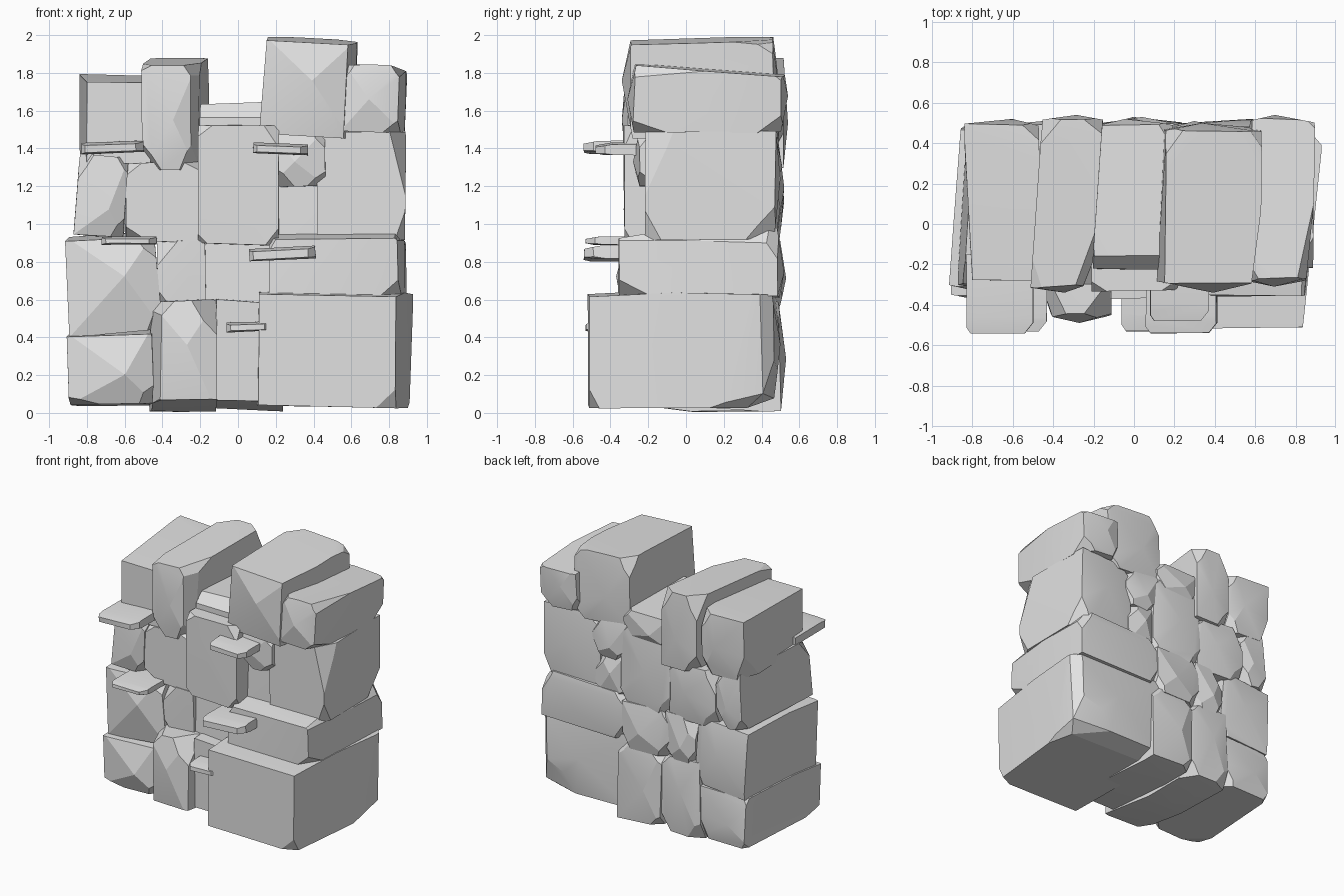
import bpy, bmesh, math, random
from mathutils import Vector

if "Cube" in bpy.data.objects:
    bpy.data.objects.remove(bpy.data.objects["Cube"])

random.seed(11)
W = 9  # a cut length this long runs along the whole edge

stone_grey = bpy.data.materials.new("stone_grey")
stone_grey.diffuse_color = (0.76, 0.76, 0.76, 1)
stone_grey.use_nodes = True
stone_grey.node_tree.nodes["Principled BSDF"].inputs["Base Color"].default_value = stone_grey.diffuse_color


def hull(points):
    bm = bmesh.new()
    for p in points:
        bm.verts.new(p)
    res = bmesh.ops.convex_hull(bm, input=bm.verts)
    junk = {g for g in res["geom_interior"] + res["geom_unused"] if isinstance(g, bmesh.types.BMVert)}
    bmesh.ops.delete(bm, geom=list(junk), context="VERTS")
    return bm


def stone(name, x, z, y, cuts=(), peak=None, rough=0.012, tilt=0, skew=0, back=True, chips=None):
    """Chiselled block: box with optional front peak (x, z, depth) and signed corner cuts."""
    yb = y[1] - (0.035 if back else 0)
    j = lambda: random.uniform(-rough, rough)
    yf = y[0] + (peak[2] if peak else 0)
    pts = [Vector((a + j(), b + j(), c + j())) for a in x for b in (yf, yb) for c in z]
    cx, cz = sum(x) / 2, sum(z) / 2
    if peak:
        pts.append(Vector((peak[0], y[0], peak[1])))
    cuts = list(cuts)
    if back:
        # bulging, chipped rear face
        pts.append(Vector((cx + 5 * j(), y[1], cz + 5 * j())))
        corners = [(sx, sz) for sx in (-1, 1) for sz in (-1, 1)]
        r = random.uniform
        picked = random.sample(corners, 3)
        for sx, sz in (picked if chips is None else chips):
            cuts.append((sx * r(.06, .12), r(.05, .14), sz * r(.07, .16)))
    bm = hull(pts)
    for c in cuts:
        corner = Vector((x[c[0] > 0], yb if c[1] > 0 else yf, z[c[2] > 0]))
        n = Vector([1 / v for v in c])
        bmesh.ops.bisect_plane(bm, geom=bm.verts[:] + bm.edges[:] + bm.faces[:],
                               plane_co=corner - Vector((c[0], 0, 0)),
                               plane_no=n.normalized(), clear_outer=True)
    out = hull([v.co.copy() for v in bm.verts])
    bm.free()
    bmesh.ops.remove_doubles(out, verts=out.verts, dist=0.002)
    bmesh.ops.dissolve_limit(out, angle_limit=math.radians(1), verts=out.verts, edges=out.edges)
    t = math.radians(tilt)
    for v in out.verts:
        dx, dz = v.co.x - cx, v.co.z - cz
        v.co.x = cx + dx * math.cos(t) + dz * math.sin(t) + skew * v.co.y
        v.co.z = cz - dx * math.sin(t) + dz * math.cos(t)
    bmesh.ops.recalc_face_normals(out, faces=out.faces)
    me = bpy.data.meshes.new(name)
    out.to_mesh(me)
    out.free()
    me.materials.append(stone_grey)
    me.polygons.foreach_set("use_smooth", [True] * len(me.polygons))
    me.set_sharp_from_angle(angle=math.radians(16))
    ob = bpy.data.objects.new(name, me)
    bpy.context.collection.objects.link(ob)


# Bottom course
stone("bottom_left_stone", (-.90, -.44), (.04, .43), (-.41, .51),
      [(.1, -.1, -.12), (-.2, -.2, -.05), (W, -.3, .02), (-.06, .8, W)], (-.6, .2, .06), tilt=-2)
stone("bottom_left_middle_stone", (-.46, -.12), (.01, .59), (-.49, .52),
      [(-.12, -.25, .12), (.12, -.15, .16), (-.1, -.15, -.12), (W, -.45, -.06), (-.05, -.15, W)],
      (-.27, .36, .05))
stone("bottom_middle_stone", (-.13, .24), (.015, .59), (-.36, .53),
      [(-.06, -.05, -.08), (W, -.7, -.05)], tilt=1)
stone("bottom_right_stone", (.11, .92), (.03, .64), (-.52, .50),
      [(.09, -.85, W), (.2, -.1, -.2), (W, -.4, .02), (.06, .07, W), (.1, .42, -.1),
       (.35, .08, -.3), (W, .15, -.05)], tilt=1, chips=[(-1, -1)])

# Second course
stone("second_left_stone", (-.905, -.42), (.42, .94), (-.37, .51),
      [(.12, -.14, .14), (.08, -.12, -.14), (W, -.3, .02), (-.06, .8, W)], (-.6, .72, .06), tilt=-3)
stone("second_left_middle_stone", (-.42, -.17), (.55, .92), (-.29, .52),
      [(-.1, -.1, .12), (-.06, -.06, -.08)])
stone("second_middle_stone", (-.19, .19), (.56, .92), (-.27, .53), [(-.05, -.06, .06)])
stone("second_right_stone", (.17, .885), (.61, .97), (-.35, .52),
      [(.1, -.15, .1), (W, -.3, .05), (.14, -.2, -.12), (-.06, -.15, .1), (.04, -.4, W),
       (.05, W, .07)], tilt=-1)

# Third course
stone("third_left_stone", (-.86, -.59), (.93, 1.36), (-.33, .51),
      [(-.08, -.12, .14), (.06, -.1, .08), (.08, -.12, -.12), (-.05, .8, W)], (-.68, 1.08, .035),
      tilt=4)
stone("third_left_middle_stone", (-.60, -.19), (.91, 1.33), (-.29, .52),
      [(-.1, -.1, .08), (.1, -.1, .05), (-.12, -.1, -.08)])
stone("third_middle_stone", (-.21, .22), (.89, 1.53), (-.33, .52),
      [(-.08, -.05, .06), (.09, -.06, .14), (.08, -.06, -.1), (-.06, -.06, -.06)])
stone("third_small_stone", (.20, .44), (.90, 1.24), (-.19, .50))
stone("third_wedge_stone", (.17, .47), (1.20, 1.50), (-.28, .51),
      [(.08, -.08, .1), (.1, -.1, -.08), (-.12, -.1, -.1)], (.3, 1.33, .04))
stone("third_right_stone", (.41, .88), (.92, 1.49), (-.22, .50),
      [(.08, -.14, .32), (-.05, -.1, .2), (.05, -.08, -.14), (.08, .14, -.16)], chips=[(-1, 1)])

# Top course
stone("top_left_stone", (-.84, -.47), (1.32, 1.79), (-.27, .52),
      [(W, -.7, .04), (-.04, -.7, W), (-.07, .2, -.2)], chips=[(1, 1), (1, -1)])
stone("top_left_middle_stone", (-.48, -.19), (1.29, 1.87), (-.34, .54),
      [(.1, -.3, .14), (.1, -.12, -.2), (-.09, -.15, -.12), (W, -.6, .03), (-.1, -.2, .05),
       (.04, -.12, W)], (-.32, 1.55, .035), skew=.07)
stone("top_middle_stone", (-.20, .17), (1.40, 1.635), (-.23, .52),
      [(.1, -.1, .1), (W, -.07, .08), (-.04, -.1, .05)], tilt=-2, skew=.04)
stone("top_right_middle_stone", (.14, .61), (1.46, 1.985), (-.34, .50),
      [(W, -.8, .025), (.03, -.3, W), (.12, .3, .03)], (.40, 1.76, .06), tilt=3, skew=.03)
stone("top_right_stone", (.56, .885), (1.49, 1.845), (-.31, .54),
      [(.08, -.15, .1), (.1, -.2, -.08), (-.06, -.1, .08), (W, .8, .06), (.03, -.4, W)],
      (.70, 1.66, .04), tilt=2, skew=.02)

# Thin stone ledges jutting from the front
ledges = [("upper_left_ledge", (-.83, -.50), (1.375, 1.435), -.54, -2),
          ("upper_right_ledge", (.08, .37), (1.37, 1.425), -.48, 2),
          ("middle_left_ledge", (-.72, -.43), (.89, .935), -.53, 0),
          ("middle_right_ledge", (.06, .41), (.81, .875), -.54, -3),
          ("lower_ledge", (-.06, .18), (.43, .482), -.53, -2)]
for name, lx, lz, front, tilt in ledges:
    stone(name, lx, lz, (front, -.15),
          [(.04, -.05, W), (-.02, -.03, W), (W, -.08, .014), (W, -.04, -.008), (.05, -.1, -.015)],
          rough=0.003, tilt=tilt, back=False)
